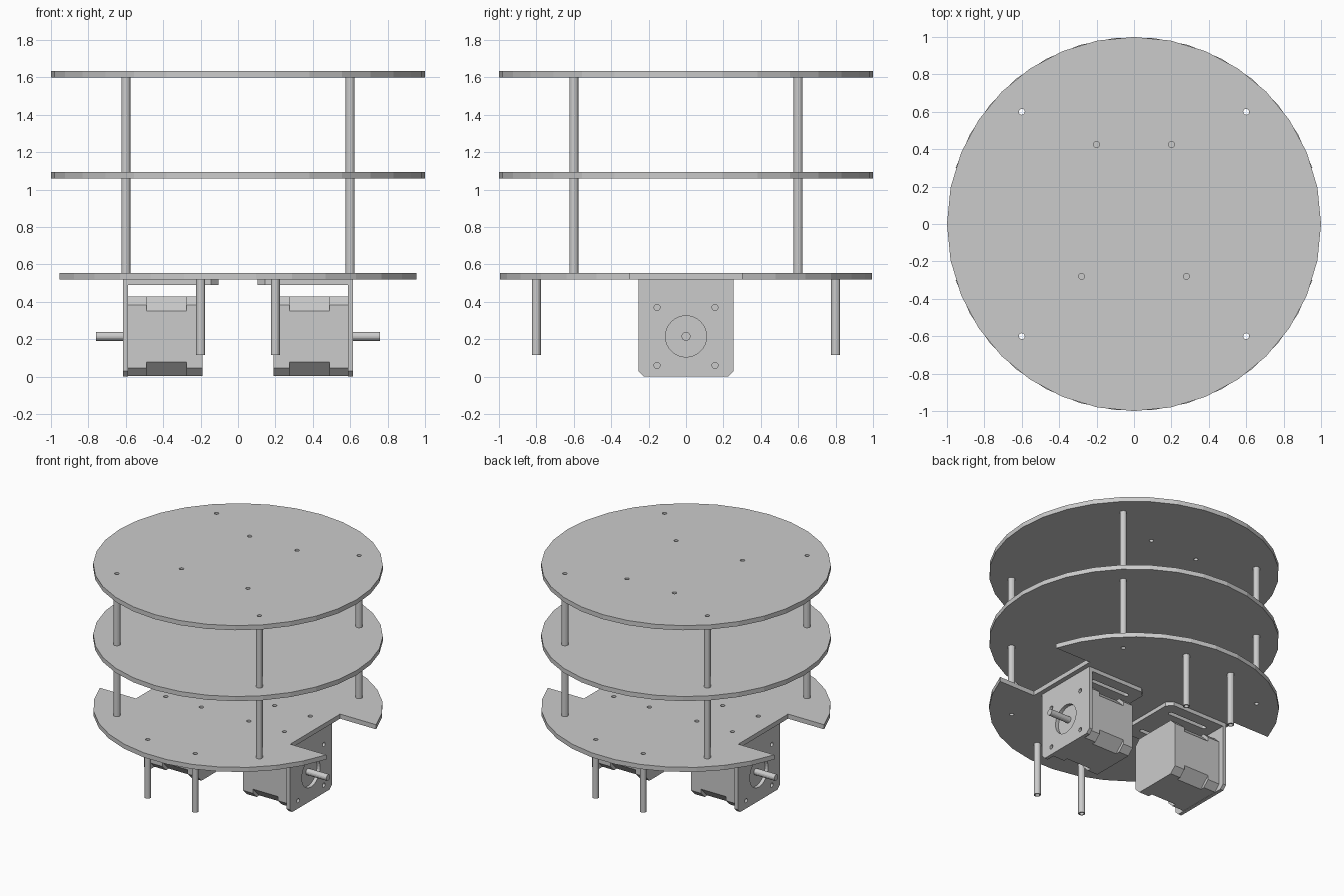
import bpy, bmesh
from math import sin, cos, pi, asin
from mathutils import Matrix, Vector

if "Cube" in bpy.data.objects:
    bpy.data.objects.remove(bpy.data.objects["Cube"])


def arc(r, a0, a1, n, cx=0, cy=0):
    return [(cx + r * cos(a0 + (a1 - a0) * i / n), cy + r * sin(a0 + (a1 - a0) * i / n))
            for i in range(n + 1)]


def circle(r, cx=0, cy=0, n=16):
    return arc(r, 0, 2 * pi, n, cx, cy)[:-1]


def slot(x0, x1, y, r):
    return arc(r, pi / 2, 3 * pi / 2, 8, x0, y) + arc(r, -pi / 2, pi / 2, 8, x1, y)


def chamfered_square(h, c, cy):
    return [(-h, cy - h + c), (-h + c, cy - h), (h - c, cy - h), (h, cy - h + c),
            (h, cy + h - c), (h - c, cy + h), (-h + c, cy + h), (-h, cy + h - c)]


def extruded(name, outline, holes, lo, hi, frame=Matrix()):
    """Fill an outline with holes and extrude it from lo to hi along the frame's z."""
    cu = bpy.data.curves.new(name + "_profile", 'CURVE')
    cu.dimensions = '2D'
    cu.fill_mode = 'BOTH'
    cu.extrude = (hi - lo) / 2
    for pts in [outline] + holes:
        s = cu.splines.new('POLY')
        s.points.add(len(pts) - 1)
        for p, (x, y) in zip(s.points, pts):
            p.co = (x, y, 0, 1)
        s.use_cyclic_u = True
    tmp = bpy.data.objects.new(name + "_tmp", cu)
    bpy.context.collection.objects.link(tmp)
    dg = bpy.context.evaluated_depsgraph_get()
    me = bpy.data.meshes.new_from_object(tmp.evaluated_get(dg))
    bpy.data.objects.remove(tmp)
    bm = bmesh.new()
    bm.from_mesh(me)
    bmesh.ops.remove_doubles(bm, verts=bm.verts, dist=1e-5)
    bmesh.ops.transform(bm, matrix=frame @ Matrix.Translation((0, 0, (lo + hi) / 2)), verts=bm.verts)
    bmesh.ops.recalc_face_normals(bm, faces=bm.faces)
    for f in bm.faces:
        f.smooth = False
    bm.to_mesh(me)
    bm.free()
    me.name = name
    ob = bpy.data.objects.new(name, me)
    bpy.context.collection.objects.link(ob)
    return ob


HOLE, TUBE = 0.016, 0.024
signs = [(sx, sy) for sx in (-1, 1) for sy in (-1, 1)]
corners = [circle(HOLE, 0.6 * sx, 0.6 * sy) for sx, sy in signs]

# upper and middle round decks
extra = [circle(HOLE, s * x, y) for s in (-1, 1) for x, y in ((0.2, 0.425), (0.28, -0.28))]
extruded("top_deck", circle(1, n=32), corners + extra, 1.6, 1.635)
extruded("middle_deck", circle(1, n=32), corners, 1.06, 1.095)

# bottom deck with wheel notches
a = asin(0.3)
base = (arc(1, a, pi - a, 13) + [(-0.65, 0.3), (-0.65, -0.3)]
        + arc(1, pi + a, 2 * pi - a, 13) + [(0.65, -0.3), (0.65, 0.3)])
mounts = [circle(HOLE, x * sx, y * sy) for sx, sy in signs
          for x, y in ((0.2, 0.155), (0.5, 0.155), (0.2, 0.8))]
extruded("bottom_deck", base, corners + mounts, 0.52, 0.555)

# hollow spacers between decks and legs below
for sx, sy in signs:
    for name, x, y, lo, hi in (("lower_spacer", 0.6, 0.6, 0.555, 1.06),
                               ("upper_spacer", 0.6, 0.6, 1.095, 1.6),
                               ("leg", 0.2, 0.8, 0.115, 0.52)):
        extruded(name, circle(TUBE), [circle(HOLE)], lo, hi,
                 Matrix.Translation((x * sx, y * sy, 0)))

# motor and bracket on each side (profile in y-z, extruded along x)
side_frame = Matrix(((0, 0, 1, 0), (1, 0, 0, 0), (0, 1, 0, 0), (0, 0, 0, 1)))
CZ = 0.215
for k, side in enumerate(("right", "left")):
    turn = Matrix.Rotation(pi * k, 4, 'Z')
    f = turn @ side_frame
    # bracket face with pilot and screw holes
    face = [(-0.255, 0.03), (-0.225, 0), (0.225, 0), (0.255, 0.03), (0.255, 0.52), (-0.255, 0.52)]
    screws = [circle(HOLE, 0.155 * sx, CZ + 0.155 * sy) for sx, sy in signs]
    extruded(side + "_bracket_face", face, [circle(0.11, 0, CZ, 32)] + screws, 0.588, 0.615, f)
    # slotted bracket flange under the deck
    flange = [(0.588, -0.255), (0.588, 0.255), (0.145, 0.255), (0.105, 0.215),
              (0.105, -0.215), (0.145, -0.255)]
    extruded(side + "_bracket_flange", flange,
             [slot(0.2, 0.5, y, HOLE) for y in (-0.155, 0.155)], 0.49, 0.52, turn)
    # motor caps, core and shaft
    for name, c, lo, hi in (("rear_cap", 0.045, 0.19, 0.275), ("core", 0.077, 0.275, 0.488),
                            ("front_cap", 0.045, 0.488, 0.588)):
        extruded(side + "_motor_" + name, chamfered_square(0.213, c, CZ), [], lo, hi, f)
    extruded(side + "_motor_shaft", circle(TUBE, 0, CZ), [], 0.588, 0.76, f)
